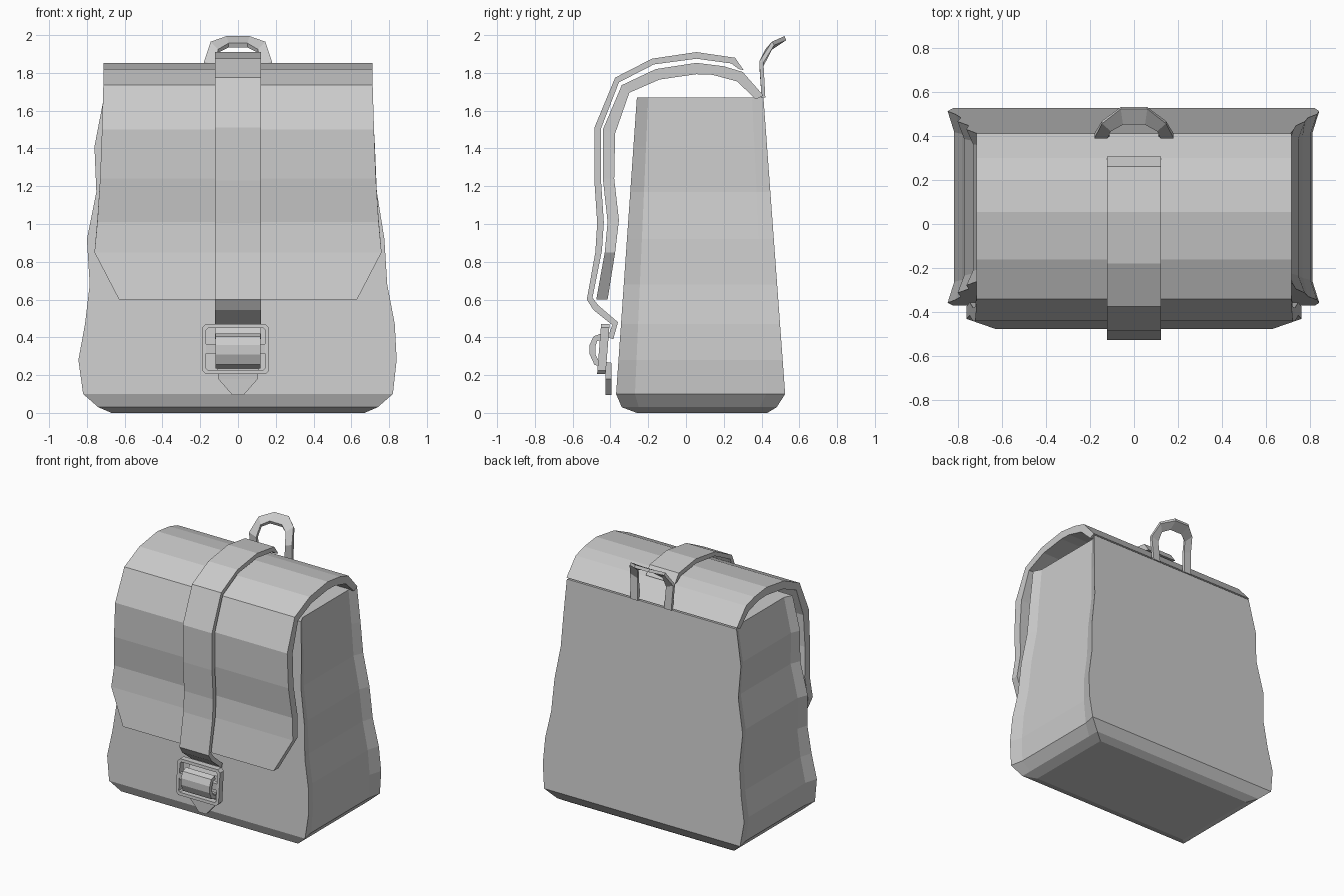
import bpy
import bmesh

if "Cube" in bpy.data.objects:
    bpy.data.objects.remove(bpy.data.objects["Cube"])


def make(name, verts, faces):
    """Create a flat-shaded mesh object with consistent outward normals."""
    me = bpy.data.meshes.new(name)
    me.from_pydata(verts, [], faces)
    bm = bmesh.new()
    bm.from_mesh(me)
    bmesh.ops.recalc_face_normals(bm, faces=bm.faces)
    bm.to_mesh(me)
    bm.free()
    ob = bpy.data.objects.new(name, me)
    bpy.context.collection.objects.link(ob)
    return ob


def loft(name, rings, closed=False):
    """Skin equal-length rings; cap the ends, or join last to first."""
    n, m = len(rings[0]), len(rings)
    verts = [p for r in rings for p in r]
    faces = []
    for k in range(m if closed else m - 1):
        a, b = k * n, (k + 1) % m * n
        faces += [(a + i, a + (i + 1) % n, b + (i + 1) % n, b + i) for i in range(n)]
    if not closed:
        faces += [tuple(range(n)), tuple(range((m - 1) * n, m * n))]
    return make(name, verts, faces)


def band(name, outer, inner, widths, cx=0.0):
    """Thick sheet following a side profile, with its half-width at each point."""
    rings = [[(cx - w, *o), (cx + w, *o), (cx + w, *i), (cx - w, *i)]
             for o, i, w in zip(outer, inner, widths)]
    return loft(name, rings)


# Bag body: z, left x, right x, side inset
levels = [(0.1, -.82, .82, .02), (.28, -.845, .84, .03), (.47, -.81, .83, .03),
          (.68, -.785, .79, .025), (.92, -.80, .775, .03), (1.17, -.75, .735, .03),
          (1.41, -.76, .725, .03), (1.67, -.71, .71, .03)]


def body_ring(z, xl, xr, inset, yf, yb, s):
    return [(xr, yf, z), (xr - inset, yf + s, z), (xr - inset, yb - s, z), (xr, yb, z),
            (xl, yb, z), (xl + inset, yb - s, z), (xl + inset, yf + s, z), (xl, yf, z)]


rings = [body_ring(0, -.67, .67, 0, -.26, .43, .08),
         body_ring(.03, -.74, .74, 0, -.34, .48, .09)]
for z, xl, xr, inset in levels:
    t = (z - .1) / 1.57
    rings.append(body_ring(z, xl, xr, inset, -.37 + .11 * t, .525 - .115 * t, .1 - .04 * t))
loft("bag_body", rings)

# Flap folding over the top and down the front
flap_out = [(.41, 1.68), (.30, 1.805), (.20, 1.835), (.055, 1.853), (-.16, 1.82), (-.34, 1.735),
            (-.44, 1.5), (-.44, 1.24), (-.415, 1.01), (-.43, .85), (-.475, .6)]
flap_in = [(.37, 1.66), (.27, 1.755), (.14, 1.79), (.055, 1.793), (-.14, 1.765), (-.30, 1.695),
           (-.375, 1.48), (-.38, 1.24), (-.355, 1.02), (-.375, .85), (-.415, .6)]
band("flap", flap_out, flap_in, [.713] * 6 + [.72, .73, .745, .76, .63])

# Closing strap over the flap
strap_out = [(.305, 1.815), (.26, 1.88), (.055, 1.91), (-.18, 1.875), (-.375, 1.775),
             (-.485, 1.51), (-.485, 1.23), (-.47, 1.005), (-.48, .85), (-.525, .6),
             (-.49, .545), (-.39, .465), (-.415, .40)]
strap_in = [(.28, 1.82), (.24, 1.85), (.055, 1.875), (-.17, 1.845), (-.355, 1.75),
            (-.45, 1.505), (-.45, 1.23), (-.435, 1.01), (-.445, .86), (-.495, .61),
            (-.465, .57), (-.36, .48), (-.385, .39)]
band("strap", strap_out, strap_in, [.122] * len(strap_out))

# Strap bulging through the buckle
loop_out = [(-.45, .42), (-.49, .405), (-.51, .36), (-.51, .31), (-.485, .255), (-.43, .235)]
loop_in = [(-.44, .39), (-.47, .38), (-.48, .35), (-.48, .31), (-.465, .28), (-.43, .265)]
band("strap_loop", loop_out, loop_in, [.12] * 6)

# Pointed strap tip
band("strap_tip", [(-.43, .27), (-.425, .18), (-.425, .095)],
     [(-.395, .265), (-.395, .18), (-.395, .095)], [.11, .105, .03])


# Buckle frame with chamfered corners, tilted slightly forward at the bottom
def buckle_ring(hx, hz, c, depth):
    pts = [(hx - c, hz), (hx, hz - c), (hx, c - hz), (hx - c, -hz),
           (c - hx, -hz), (-hx, c - hz), (-hx, hz - c), (c - hx, hz)]
    return [(x - .013, -.435 + depth + .08 * z, .338 + z) for x, z in pts]


loft("buckle_frame", [buckle_ring(.178, .133, .02, -.025), buckle_ring(.178, .133, .02, .02),
                      buckle_ring(.156, .111, .01, .02), buckle_ring(.156, .111, .01, -.025)],
     closed=True)
band("buckle_bar", [(-.455, .365), (-.455, .315)], [(-.42, .365), (-.42, .315)],
     [.16, .16], -.013)

# Carry handle: arch of quads, leaning back at the top, then thickened
half_out = [(.17, .40, 1.67), (.18, .388, 1.86), (.145, .455, 1.965), (.06, .522, 1.995)]
half_in = [(.11, .40, 1.67), (.12, .388, 1.84), (.105, .42, 1.925), (.05, .45, 1.957)]
arch = [[*p] + [*q] for p, q in zip(half_out, half_in)]
arch += [[-a[0], a[1], a[2], -a[3], a[4], a[5]] for a in reversed(arch)]
offsets = [(.02, 0), (.022, -.005), (.012, -.018), (.008, -.022)]
offsets += offsets[::-1]
loft("carry_handle", [[(a[0], a[1], a[2]), (a[3], a[4], a[5]),
                       (a[3], a[4] + dy, a[5] + dz), (a[0], a[1] + dy, a[2] + dz)]
                      for a, (dy, dz) in zip(arch, offsets)])
